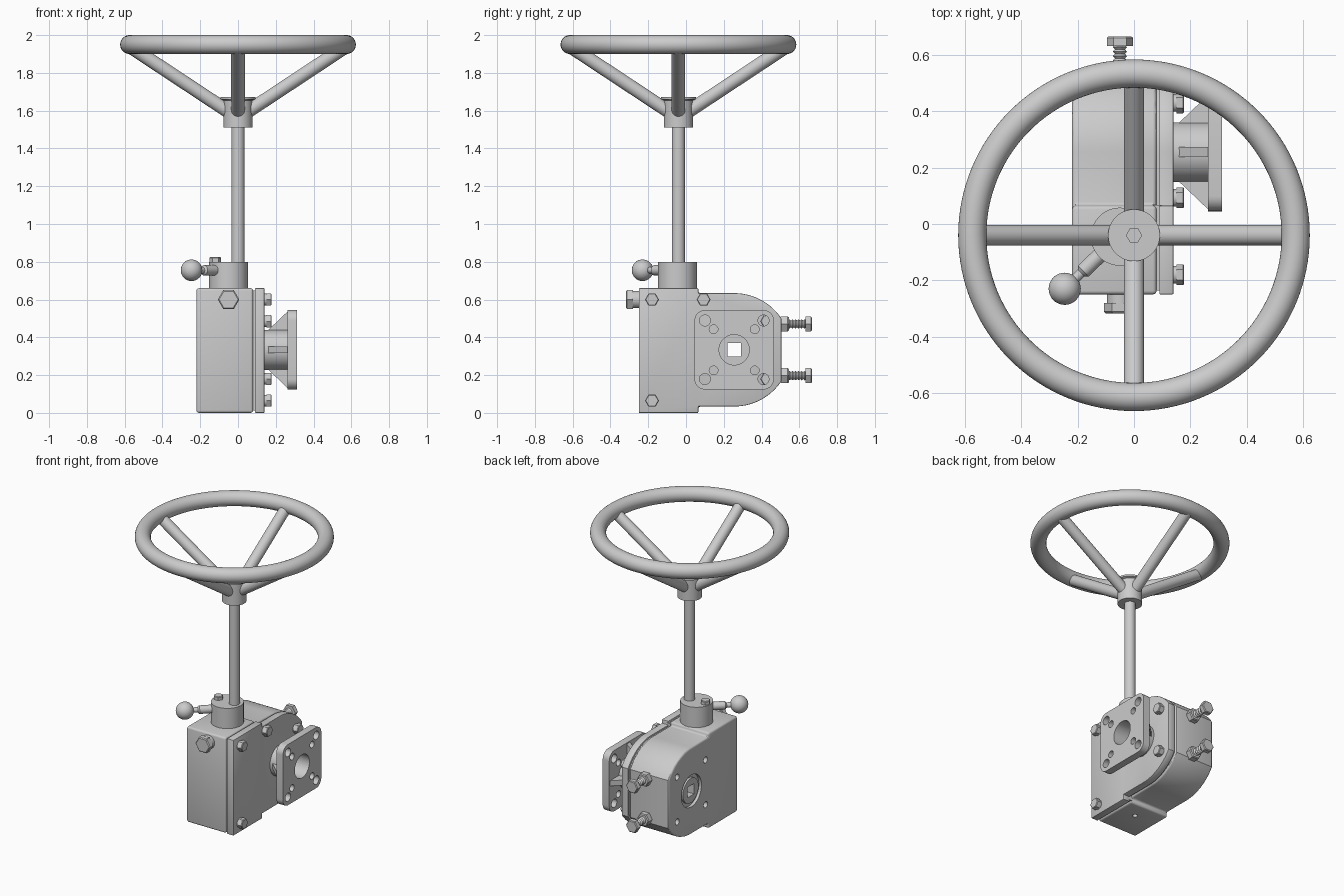
import bpy, bmesh
from math import sin, cos, pi, radians, acos
from mathutils import Vector

if "Cube" in bpy.data.objects:
    bpy.data.objects.remove(bpy.data.objects["Cube"])


def finish(name, bm):
    bmesh.ops.recalc_face_normals(bm, faces=bm.faces)
    me = bpy.data.meshes.new(name)
    bm.to_mesh(me)
    bm.free()
    ob = bpy.data.objects.new(name, me)
    bpy.context.collection.objects.link(ob)
    return ob


def activate(ob):
    bpy.ops.object.select_all(action='DESELECT')
    ob.select_set(True)
    bpy.context.view_layer.objects.active = ob


def lathe(name, origin, axis, profile, n=48, spin=0.0):
    """Rings of (radius, distance along axis), capped at both ends."""
    bm = bmesh.new()
    q = Vector(axis).to_track_quat('Z', 'Y')
    rings = []
    for r, h in profile:
        rings.append([bm.verts.new(Vector(origin) + q @ Vector(
            (r * cos(spin + 2 * pi * i / n), r * sin(spin + 2 * pi * i / n), h))) for i in range(n)])
    for a, b in zip(rings, rings[1:]):
        for i in range(n):
            j = (i + 1) % n
            bm.faces.new((a[i], a[j], b[j], b[i]))
    bm.faces.new(rings[0])
    bm.faces.new(rings[-1])
    return finish(name, bm)


def rod(name, origin, axis, r, length, n=48):
    return lathe(name, origin, axis, [(r, 0), (r, length)], n)


def prism(name, pts, x0, x1):
    """Extrude a (y, z) outline along x."""
    bm = bmesh.new()
    f = bm.faces.new([bm.verts.new((x0, y, z)) for y, z in pts])
    ext = bmesh.ops.extrude_face_region(bm, geom=[f])['geom']
    bmesh.ops.translate(bm, vec=(x1 - x0, 0, 0), verts=[v for v in ext if isinstance(v, bmesh.types.BMVert)])
    return finish(name, bm)


def modify(ob, kind, **kw):
    m = ob.modifiers.new(kind, kind)
    for k, v in kw.items():
        setattr(m, k, v)
    activate(ob)
    bpy.ops.object.modifier_apply(modifier=m.name)


def cut(ob, cutter):
    modify(ob, 'BOOLEAN', operation='DIFFERENCE', solver='EXACT', object=cutter)
    bpy.data.objects.remove(cutter)


def square_cut(ob):
    bpy.ops.mesh.primitive_cube_add(size=1, location=(0, CY, CZ))
    c = bpy.context.object
    c.scale = (1.2, 0.072, 0.072)
    cut(ob, c)


def hex_head(name, origin, axis, r, h, spin=0.0):
    lathe(name, origin, axis, [(r, 0), (r, h * .85), (r * .88, h)], 6, spin)


# output axis of the gearbox (along x)
CY, CZ = 0.255, 0.334
corners = [(a, b) for a in (-1, 1) for b in (-1, 1)]

# housing outline: tall box at the front, drum at the back with a flat end
t = acos(0.25 / 0.3)
steps = 14
low = [(CY + .3 * cos(a), CZ + .3 * sin(a)) for a in
       [-pi / 2 + (pi / 2 - t) * i / steps for i in range(steps + 1)]]
high = [(y, 2 * CZ - z) for y, z in reversed(low)]
outline = [(-.25, 0), (.065, 0), (.065, .034)] + low + high + [(.065, .634), (.065, .66), (-.25, .66)]
inner = [(.125 + (y - .125) * .965, .33 + (z - .33) * .965) for y, z in outline]

housing = prism('gear_housing', outline, -.22, .08)
modify(housing, 'BEVEL', width=.014, segments=3, limit_method='ANGLE', angle_limit=radians(40))
gasket = prism('housing_gasket', inner, .07, .10)
cover = prism('housing_cover', outline, .09, .14)
modify(cover, 'BEVEL', width=.004, segments=2, limit_method='ANGLE', angle_limit=radians(40))

# bores: round socket from the flange side, square drive hole through the back
for ob in (cover, gasket):
    cut(ob, rod('bore_cutter', (-.02, CY, CZ), (1, 0, 0), .08, .4))
cut(housing, rod('bore_cutter', (-.02, CY, CZ), (1, 0, 0), .08, .4))
cut(housing, rod('recess_cutter', (-.25, CY, CZ), (1, 0, 0), .11, .05))
for a, b in corners:
    cut(housing, rod('hole_cutter', (-.25, CY + .155 * a, CZ + .155 * b), (1, 0, 0), .021, .1, 24))
cut(housing, rod('drain_cutter', (-.05, -.05, -.02), (0, 0, 1), .016, .07, 24))
square_cut(housing)
drive = rod('drive_sleeve', (-.215, CY, CZ), (1, 0, 0), .085, .05)
square_cut(drive)

# mounting flange: rounded square plate, neck and four gussets
plate_pts = []
for k, (a, b) in enumerate([(1, 1), (-1, 1), (-1, -1), (1, -1)]):
    for i in range(9):
        ang = k * pi / 2 + i * pi / 16
        plate_pts.append((CY + .155 * a + .055 * cos(ang), CZ + .155 * b + .055 * sin(ang)))
plate = prism('flange_plate', plate_pts, .262, .312)
neck = rod('flange_neck', (.13, CY, CZ), (1, 0, 0), .106, .14)
for ob in (plate, neck):
    cut(ob, rod('bore_cutter', (0, CY, CZ), (1, 0, 0), .08, .5))
for a, b in corners:
    for off, r in ((.155, .029), (.109, .023)):
        cut(plate, rod('hole_cutter', (.2, CY + off * a, CZ + off * b), (1, 0, 0), r, .2, 32))
for i in range(4):
    bm = bmesh.new()
    c, s = round(cos(i * pi / 2)), round(sin(i * pi / 2))
    sides = []
    for w in (-.018, .018):
        sides.append([bm.verts.new((x, CY + d * c - w * s, CZ + d * s + w * c))
                      for x, d in ((.155, .1), (.265, .1), (.265, .205))])
    for k in range(3):
        bm.faces.new((sides[0][k], sides[0][(k + 1) % 3], sides[1][(k + 1) % 3], sides[1][k]))
    bm.faces.new(sides[0])
    bm.faces.new(sides[1])
    finish(f'flange_gusset_{i + 1}', bm)

# cover bolts
for i, (y, z) in enumerate([(-.18, .6), (.093, .6), (-.18, .065), (.43, .485), (.43, .18)]):
    rod(f'cover_bolt_washer_{i + 1}', (.138, y, z), (1, 0, 0), .031, .012, 32)
    hex_head(f'cover_bolt_{i + 1}', (.15, y, z), (1, 0, 0), .037, .028)

# filler plug on the front
rod('plug_collar', (-.05, -.24, .6), (0, -1, 0), .046, .045)
hex_head('plug_head', (-.05, -.28, .6), (0, -1, 0), .057, .037)

# stop bolts on the back, with lock nut and threaded shank
for i, z in enumerate((.197, .471)):
    hex_head(f'stop_bolt_nut_{i + 1}', (-.05, .5, z), (0, 1, 0), .046, .045)
    thread = [(.018 + .007 * (k % 2), .54 + .008 * k) for k in range(13)]
    lathe(f'stop_bolt_thread_{i + 1}', (-.05, 0, z), (0, 1, 0), thread, 32)
    hex_head(f'stop_bolt_head_{i + 1}', (-.05, .632, z), (0, 1, 0), .046, .034)

# declutch collar, its lever and screw
rod('shaft_collar', (-.05, -.045, .65), (0, 0, 1), .103, .15, 64)
ball = Vector((-.246, -.23, .755))
root = Vector((-.1, -.09, .755))
reach = (ball - root).length
lathe('lever_rod', root, ball - root, [(.027, 0), (.027, reach * .55), (.017, reach * .6), (.017, reach)], 32)
bpy.ops.mesh.primitive_uv_sphere_add(segments=40, ring_count=20, radius=.057, location=ball)
bpy.context.object.name = 'lever_ball'
hex_head('collar_screw', (-.12, -.042, .795), (0, 0, 1), .031, .03)

# handwheel: shaft, hub, spokes and rim
WY = -.04
rod('wheel_shaft', (0, WY, .78), (0, 0, 1), .035, .76)
hub = lathe('wheel_hub', (0, WY, 0), (0, 0, 1),
            [(.077, 1.51), (.077, 1.655), (.092, 1.66), (.092, 1.672)], 64)
cut(hub, rod('socket_cutter', (0, WY, 1.65), (0, 0, 1), .027, .05, 6))
for i in range(4):
    d = Vector((cos(i * pi / 2), sin(i * pi / 2), 0))
    a = Vector((0, WY, 1.588)) + d * .04
    b = Vector((0, WY, 1.94)) + d * .573
    rod(f'wheel_spoke_{i + 1}', a, b - a, .036, (b - a).length, 40)
bpy.ops.mesh.primitive_torus_add(location=(0, WY, 1.95), major_radius=.574, minor_radius=.05,
                                 major_segments=128, minor_segments=32)
bpy.context.object.name = 'wheel_rim'

# smooth shading with sharp edges kept
for ob in list(bpy.context.scene.objects):
    activate(ob)
    bpy.ops.object.shade_smooth_by_angle(angle=radians(30))
